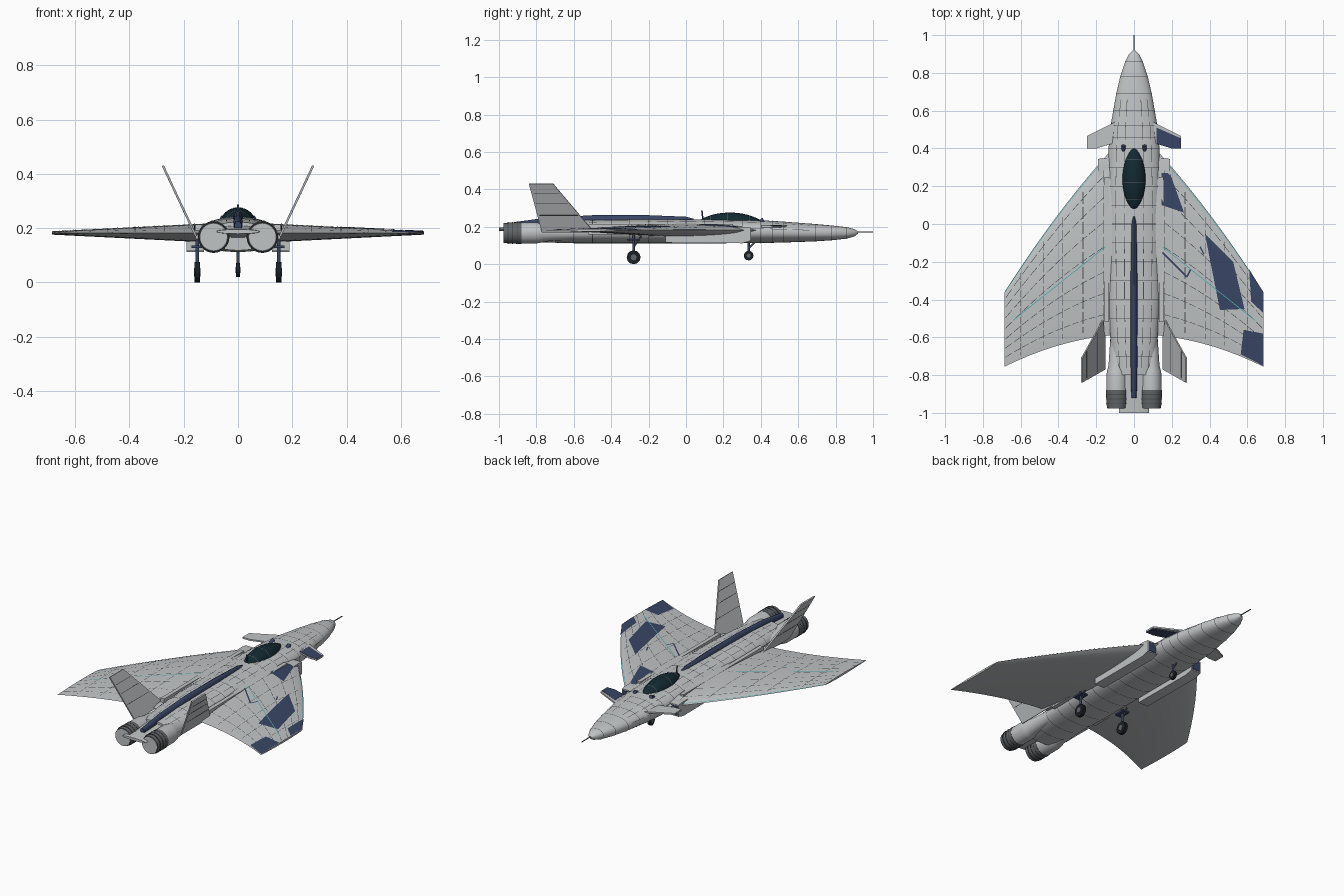
import bpy, bmesh, math
from mathutils import Vector, Matrix

if "Cube" in bpy.data.objects:
    bpy.data.objects.remove(bpy.data.objects["Cube"])


def material(name, rgb):
    m = bpy.data.materials.new(name)
    m.use_nodes = True
    m.diffuse_color = (*rgb, 1)
    m.node_tree.nodes["Principled BSDF"].inputs["Base Color"].default_value = (*rgb, 1)
    return m


GREY = material("light grey paint", (0.53, 0.55, 0.56))
NAVY = material("navy paint", (0.04, 0.06, 0.13))
GLASS = material("dark canopy glass", (0.006, 0.022, 0.03))
METAL = material("dark nozzle metal", (0.12, 0.13, 0.14))
LINE = material("panel line grey", (0.07, 0.075, 0.08))
TEAL = material("teal line", (0.08, 0.42, 0.46))
RUBBER = material("black rubber", (0.01, 0.014, 0.018))


def finish(name, bm, mat, smooth=True, angle=40):
    bmesh.ops.recalc_face_normals(bm, faces=bm.faces)
    me = bpy.data.meshes.new(name)
    bm.to_mesh(me)
    bm.free()
    ob = bpy.data.objects.new(name, me)
    bpy.context.scene.collection.objects.link(ob)
    me.materials.append(mat)
    if smooth:
        bpy.ops.object.select_all(action='DESELECT')
        ob.select_set(True)
        bpy.context.view_layer.objects.active = ob
        bpy.ops.object.shade_smooth_by_angle(angle=math.radians(angle))
    return ob


def loft(name, rings, mat, angle=40):
    bm = bmesh.new()
    rows = [[bm.verts.new(p) for p in r] for r in rings]
    n = len(rows[0])
    for a, b in zip(rows, rows[1:]):
        for i in range(n):
            bm.faces.new((a[i], a[(i + 1) % n], b[(i + 1) % n], b[i]))
    bm.faces.new(rows[0])
    bm.faces.new(rows[-1])
    return finish(name, bm, mat, True, angle)


def slab(name, pts, thick, normal, mat):
    n = Vector(normal).normalized() * thick / 2
    return loft(name, [[Vector(p) - n for p in pts], [Vector(p) + n for p in pts]], mat, 20)


def box(name, lo, hi, mat):
    x, y, z = lo
    X, Y, Z = hi
    return loft(name, [[(x, y, k), (X, y, k), (X, Y, k), (x, Y, k)] for k in (z, Z)], mat, 20)


def tube(name, x, z, prof, mat, sides=32):
    ang = [2 * math.pi * i / sides for i in range(sides)]
    return loft(name, [[(x + r * math.cos(a), y, z + r * math.sin(a)) for a in ang] for y, r in prof], mat, 30)


def rod(name, a, b, r, mat):
    a, b = Vector(a), Vector(b)
    bm = bmesh.new()
    rot = (b - a).to_track_quat('Z', 'Y').to_matrix().to_4x4()
    bmesh.ops.create_cone(bm, cap_ends=True, segments=12, radius1=r, radius2=r, depth=(b - a).length,
                          matrix=Matrix.Translation((a + b) / 2) @ rot)
    return finish(name, bm, mat)


def ribbons(name, surf, paths, mat, width=0.003, steps=48, dash=0):
    """Thin strips: each path gives (u, v) over t, and surf maps it into space."""
    bm = bmesh.new()
    for path in paths:
        pts = [Vector(surf(*path(i / steps))) for i in range(steps + 1)]
        for i in range(steps):
            if dash and i % dash == 0:
                continue
            u, v = path((i + .5) / steps)
            e = 1e-3
            p = Vector(surf(u, v))
            n = (Vector(surf(u + e, v)) - p).cross(Vector(surf(u, v + e)) - p)
            s = (pts[i + 1] - pts[i]).cross(n).normalized() * width / 2
            bm.faces.new([bm.verts.new(q) for q in (pts[i] - s, pts[i] + s, pts[i + 1] + s, pts[i + 1] - s)])
    return finish(name, bm, mat, False)


# Fuselage: stations of y, half width, top, bottom
STATIONS = [(.92, .006, .175, .163), (.90, .026, .188, .148), (.86, .046, .198, .137), (.78, .073, .207, .128),
            (.69, .094, .215, .122), (.52, .124, .228, .116), (.40, .135, .235, .113), (.2, .14, .24, .112),
            (-.4, .138, .238, .112), (-.6, .126, .235, .112), (-.8, .105, .222, .118)]


def hull(y, a, off=0.0):
    y = max(min(y, .92), -.8)
    for p, q in zip(STATIONS, STATIONS[1:]):
        if p[0] >= y >= q[0]:
            t = (p[0] - y) / (p[0] - q[0])
            w, top, bot = [p[k] + (q[k] - p[k]) * t for k in (1, 2, 3)]
            break
    c, s = math.cos(a), math.sin(a)
    k = 2 / 2.3
    return (math.copysign(abs(c) ** k, c) * (w + off), y,
            (top + bot) / 2 + math.copysign(abs(s) ** k, s) * ((top - bot) / 2 + off))


loft("fuselage", [[hull(s[0], 2 * math.pi * i / 48) for i in range(48)] for s in STATIONS], GREY)
rod("nose_probe", (0, .9, .172), (0, 1, .172), .003, METAL)
skin = lambda y, a: hull(y, a, .0012)
ring_ys = [.86, .78, .69, .6, .52, .46, .4] + [.3 - .1 * i for i in range(11)]
ribbons("fuselage_ring_lines", skin, [lambda t, y=y: (y, 2 * math.pi * t) for y in ring_ys], LINE)
ribbons("fuselage_long_lines", skin,
        [lambda t, a=a: (.69 - 1.45 * t, math.radians(a)) for a in (12, 50, 72, 108, 130, 168)], LINE, dash=4)


# Wings: curved edges and a tapering lens section
def wing_point(x, c, side=1, up=1, off=0.0):
    u = x - .13
    lead = .38 - 1.1 * u - .42 * u * u
    trail = -.59 - .1 * u - .357 * u * u
    half = .034 - .05 * u
    c2 = max(0, min(1, c))
    h = half * math.sin(math.pi * c2 ** .75) ** .8 if 0 < c2 < 1 else 0
    return (side * x, lead + (trail - lead) * c, .182 + up * (h + off))


def wing_at(x, y, side):
    a, b = wing_point(x, 0)[1], wing_point(x, 1)[1]
    return wing_point(x, (a - y) / (a - b), side, 1, .002)


CH = [i / 24 for i in range(25)]
for side, tag in ((1, "left"), (-1, "right")):
    rings = []
    for i in range(17):
        x = .1 + .585 * i / 16
        rings.append([wing_point(x, c, side, 1) for c in CH] + [wing_point(x, c, side, -1) for c in CH[-2:0:-1]])
    loft(tag + "_wing", rings, GREY)
    top = lambda x, c, s=side: wing_point(x, c, s, 1, .0015)
    ribbons(tag + "_wing_span_lines", top,
            [lambda t, c=c: (.15 + .53 * t, c) for c in (.1, .22, .36, .5, .64, .76, .88)], LINE, dash=4)
    ribbons(tag + "_wing_chord_lines", top,
            [lambda t, x=x: (x, .04 + .92 * t) for x in (.16, .27, .38, .48, .6)], LINE, dash=5)
    flat = lambda x, y, s=side: wing_at(x, y, s)
    ribbons(tag + "_wing_teal_line", flat, [lambda t: (.15 + .49 * t, -.12 - .39 * t)], TEAL, .004)
    ribbons(tag + "_leading_edge_line", top, [lambda t: (.17 + .51 * t, .012)], TEAL, .003)

    # Intakes under the wing roots
    xs = (side * .125, side * .19)
    loft(tag + "_intake", [[(xs[0], y, lo), (xs[1], y, lo), (xs[1], y, hi), (xs[0], y, hi)]
                           for y, lo, hi in ((.345, .125, .195), (.3, .112, .2), (-.11, .115, .18))], GREY, 20)
    box(tag + "_intake_mouth", (min(xs) + .007, .34, .132), (max(xs) - .007, .348, .188), NAVY)
    box(tag + "_root_fairing", (side * .145 - .012, -.52, .16), (side * .145 + .012, .25, .214), GREY)

    # Canted tail fins
    slab(tag + "_tail_fin", [(side * x, y, z) for x, y, z in
         ((.155, -.49, .17), (.277, -.71, .43), (.277, -.84, .43), (.155, -.77, .17))],
         .008, (side * .26, 0, -.122), GREY)
    for f in (.35, .6, .8):
        x, z = .155 + .122 * f, .17 + .26 * f
        slab(tag + "_fin_line", [(side * (x + d), y, z + d * 2.13) for y, d in
             ((-.5 - .22 * f, 0), (-.76 - .07 * f, 0), (-.76 - .07 * f, .0013), (-.5 - .22 * f, .0013))],
             .0095, (side * .26, 0, -.122), LINE)

    # Canards
    slab(tag + "_canard", [(side * x, y, .203) for x, y in
         ((.1, .54), (.25, .465), (.25, .4), (.2, .4), (.1, .43))], .009, (0, 0, 1), GREY)

    # Engines: pale housing, dark nozzle, pale exhaust disc
    ex = side * .09
    tube(tag + "_engine_housing", ex, .167, [(-.6, .035), (-.75, .045), (-.78, .053), (-.8, .056), (-.885, .056)], GREY)
    tube(tag + "_nozzle", ex, .167, [(-.88, .058), (-.9, .058), (-.94, .056), (-.975, .053)], METAL)
    for y in (-.9, -.925, -.95):
        tube(tag + "_nozzle_ring", ex, .167, [(y, .0585), (y - .004, .0585)], LINE)
    tube(tag + "_exhaust_disc", ex, .167, [(-.96, .049), (-.977, .049)], GREY)

    # Main landing gear
    gx = side * .15
    rod(tag + "_main_strut", (gx, -.28, .04), (gx, -.28, .165), .007, NAVY)
    rod(tag + "_main_brace", (gx, -.28, .09), (gx, -.24, .15), .004, METAL)
    box(tag + "_main_gear_mount", (gx - .022, -.315, .126), (gx + .022, -.245, .136), NAVY)
    rod(tag + "_main_tyre", (gx - .01, -.28, .037), (gx + .01, -.28, .037), .037, RUBBER).data.shade_flat()
    rod(tag + "_main_hub", (gx - .012, -.28, .037), (gx + .012, -.28, .037), .016, METAL)
    rod(tag + "_canopy_sensor", (side * .055, .385, .22), (side * .055, .415, .238), .011, NAVY)

# Navy camouflage patches on the left wing: corners in order round each quad
PATCHES = [((.145, .27), (.19, .27), (.265, .06), (.145, .1)), ((.375, -.05), (.525, -.2), (.585, -.45), (.455, -.455)),
           ((.61, -.24), (.683, -.36), (.683, -.47), (.62, -.41)), ((.58, -.56), (.683, -.58), (.683, -.75), (.565, -.69))]
for quad in PATCHES:
    a, b, c, d = [Vector(p) for p in quad]
    bm = bmesh.new()
    N = 10
    g = []
    for i in range(N + 1):
        l, r = a.lerp(d, i / N), b.lerp(c, i / N)
        g.append([bm.verts.new(wing_at(*l.lerp(r, j / N), 1)) for j in range(N + 1)])
    for i in range(N):
        for j in range(N):
            bm.faces.new((g[i][j], g[i + 1][j], g[i + 1][j + 1], g[i][j + 1]))
    finish("left_wing_patch", bm, NAVY)
ribbons("left_wing_navy_stroke", lambda x, y: wing_at(x, y, 1),
        [lambda t: (.15 + .13 * t, -.15 - .13 * t), lambda t: (.28 + .02 * t, -.28 + .04 * t),
         lambda t: (.35 + .02 * t, -.12 - .04 * t)], NAVY, .008, 12)
slab("left_canard_patch", [(x, y, .203) for x, y in ((.12, .51), (.25, .453), (.25, .4), (.2, .4), (.12, .425))],
     .0115, (0, 0, 1), NAVY)

# Dorsal spine, rising from the tail to just behind the cockpit
spine = []
for y, w, z in ((.04, .01, .243), (0, .016, .254), (-.2, .02, .262), (-.5, .021, .262), (-.75, .019, .248), (-.92, .014, .225)):
    spine.append([(w * math.cos(k * math.pi / 8), y, .195 + (z - .195) * math.sin(k * math.pi / 8) ** .6)
                  for k in range(9)])
loft("dorsal_spine", spine, NAVY)


# Canopy: pointed glass bubble with thin frames
def bubble(y, a, off=0.0):
    t = max(-1, min(1, (y - .235) / .187))
    s = max(1 - abs(t) ** 2.1, .01) ** .85
    return ((.064 * s + off) * math.cos(a), y, .218 + (.058 * s + off) * math.sin(a))


loft("canopy", [[bubble(.235 + .187 * (k / 12 - 1), 2 * math.pi * i / 32) for i in range(32)] for k in range(25)], GLASS)
ribbons("canopy_frames", lambda y, a: bubble(y, a, .001),
        [lambda t, y=y: (y, math.pi * t) for y in (.13, .22, .34)], METAL, .003, 24)
rod("canopy_aerial", (0, .09, .24), (0, .085, .287), .004, NAVY)

# Flat tail plate between the nozzles
loft("tail_plate", [[(w * math.cos(i * math.pi / 12), y, .187 + h * math.sin(i * math.pi / 12)) for i in range(24)]
                    for y, w, h in ((-.7, .09, .03), (-.8, .085, .022), (-1, .08, .008))], GREY)

# Nose landing gear
rod("nose_strut", (0, .335, .045), (0, .335, .13), .006, NAVY)
rod("nose_brace", (0, .335, .085), (0, .37, .12), .004, METAL)
rod("nose_tyre", (-.007, .335, .046), (.007, .335, .046), .026, RUBBER)
rod("nose_hub", (-.009, .335, .046), (.009, .335, .046), .011, METAL)
